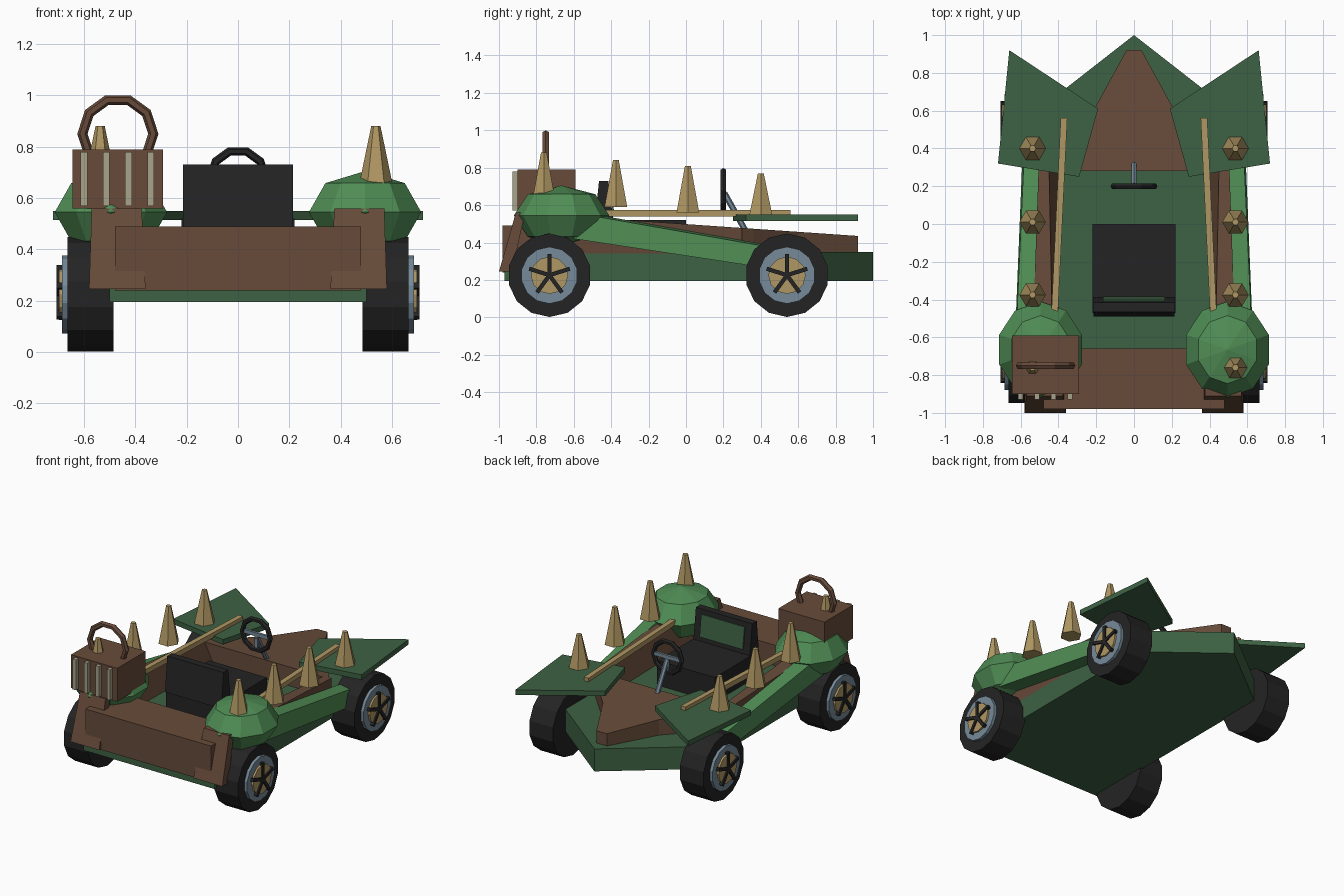
import bpy, bmesh, math
from mathutils import Matrix, Vector

if "Cube" in bpy.data.objects:
    bpy.data.objects.remove(bpy.data.objects["Cube"])


def material(name, rgb):
    m = bpy.data.materials.new(name)
    lin = [((c / 255 + 0.055) / 1.055) ** 2.4 for c in rgb]
    m.diffuse_color = (*lin, 1)
    m.use_nodes = True
    m.node_tree.nodes["Principled BSDF"].inputs["Base Color"].default_value = m.diffuse_color
    return m


DARK_GREEN = material("dark green", (61, 97, 67))
GREEN = material("leaf green", (80, 141, 85))
BROWN = material("brown", (103, 75, 58))
TAN = material("tan", (176, 151, 99))
STEEL = material("steel blue", (118, 138, 152))
BLACK = material("black", (36, 36, 37))
CREAM = material("cream", (168, 163, 138))


def finish(name, bm, mat):
    bmesh.ops.recalc_face_normals(bm, faces=bm.faces)
    me = bpy.data.meshes.new(name)
    bm.to_mesh(me)
    bm.free()
    me.materials.append(mat)
    ob = bpy.data.objects.new(name, me)
    bpy.context.collection.objects.link(ob)
    return ob


def loft(name, a, b, mat):
    """Solid between two matching rings of 3D points."""
    bm = bmesh.new()
    va = [bm.verts.new(p) for p in a]
    vb = [bm.verts.new(p) for p in b]
    bm.faces.new(va)
    bm.faces.new(vb)
    for i in range(len(a)):
        j = (i + 1) % len(a)
        bm.faces.new((va[i], va[j], vb[j], vb[i]))
    return finish(name, bm, mat)


def prism(name, outline, z0, z1, mat, bottom=None):
    """Vertical prism; z1 may be a function of y, bottom an alternative lower outline."""
    top = z1 if callable(z1) else (lambda y: z1)
    return loft(name, [(x, y, z0) for x, y in (bottom or outline)],
                [(x, y, top(y)) for x, y in outline], mat)


def box(name, lo, hi, mat, rot_x=0):
    lo, hi = Vector(lo), Vector(hi)
    bm = bmesh.new()
    bmesh.ops.create_cube(bm, size=1, matrix=Matrix.Translation((lo + hi) / 2)
                          @ Matrix.Rotation(rot_x, 4, 'X') @ Matrix.Diagonal((*(hi - lo), 1)))
    return finish(name, bm, mat)


def cone(name, p, q, r1, r2, n, mat, turn=0.0):
    """Cylinder or cone from p to q."""
    p, q = Vector(p), Vector(q)
    bm = bmesh.new()
    rot = (q - p).to_track_quat('Z', 'Y').to_matrix().to_4x4()
    bmesh.ops.create_cone(bm, cap_ends=True, segments=n, radius1=r1, radius2=r2,
                          depth=(q - p).length,
                          matrix=Matrix.Translation((p + q) / 2) @ rot @ Matrix.Rotation(turn, 4, 'Z'))
    return finish(name, bm, mat)


def ring(name, centre, major, minor, mat, n=10, m=6):
    """Low-poly torus standing in the xz plane with a flat top."""
    bm = bmesh.new()
    c = Vector(centre)
    v = []
    for i in range(n):
        a = math.pi / 2 + (i + 0.5) * math.tau / n
        v.append([])
        for k in range(m):
            b = k * math.tau / m
            r = major + minor * math.cos(b)
            v[i].append(bm.verts.new(c + Vector((r * math.cos(a), minor * math.sin(b), r * math.sin(a)))))
    for i in range(n):
        for k in range(m):
            i2, k2 = (i + 1) % n, (k + 1) % m
            bm.faces.new((v[i][k], v[i2][k], v[i2][k2], v[i][k2]))
    return finish(name, bm, mat)


def deck(y):
    return 0.435 + (0.92 - y) * 0.069


# Chassis tray with pointed nose
prism("chassis", [(-0.5, -0.97), (0.5, -0.97), (0.5, 0.61), (0, 1), (-0.5, 0.61)], 0.195, 0.35, DARK_GREEN)

# Brown bonnet
half = [(0.5, 0.28), (0.44, 0.36), (0.215, 0.6), (0.04, 0.92)]
nose = half + [(-x, y) for x, y in reversed(half)]
prism("bonnet", nose, 0.34, deck, BROWN)

# Rear body block
box("rear_body", (-0.48, -0.98, 0.24), (0.48, -0.66, 0.49), BROWN)

for s, side in ((1, "right"), (-1, "left")):
    # Cockpit walls with sloping inner faces
    prism(side + "_cockpit_wall",
          [(s * 0.505, 0.3), (s * 0.54, -0.7), (s * 0.43, -0.7), (s * 0.45, 0.3)], 0.34, deck, BROWN,
          [(s * 0.5, 0.3), (s * 0.5, -0.7), (s * 0.40, -0.7), (s * 0.38, 0.3)])
    # Tilted rear bumper plate
    loft(side + "_bumper_plate",
         [(s * x, y, 0.245) for x, y in ((0.36, -1), (0.58, -1), (0.58, -0.93), (0.36, -0.93))],
         [(s * x, y, 0.56) for x, y in ((0.375, -0.91), (0.57, -0.91), (0.57, -0.86), (0.375, -0.86))], BROWN)
    # Sloping side beam
    loft(side + "_side_beam",
         [(s * x, -0.6, z) for x, z in ((0.48, 0.42), (0.63, 0.42), (0.625, 0.56), (0.53, 0.57))],
         [(s * x, 0.62, z) for x, z in ((0.46, 0.235), (0.58, 0.235), (0.57, 0.345), (0.49, 0.355))], GREEN)
    # Faceted rear fender
    bm = bmesh.new()
    bmesh.ops.create_uvsphere(bm, u_segments=10, v_segments=4, radius=1,
                              matrix=Matrix.Translation((s * 0.495, -0.665, 0.545))
                              @ Matrix.Diagonal((0.23, 0.255, 0.16, 1)))
    finish(side + "_fender", bm, GREEN)
    # Front wing
    prism(side + "_wing", [(s * 0.66, 0.92), (s * 0.19, 0.61), (s * 0.29, 0.25), (s * 0.72, 0.32)],
          0.515, 0.55, DARK_GREEN)
    # Long rail
    prism(side + "_rail", [(s * 0.353, 0.56), (s * 0.388, 0.56), (s * 0.437, -0.46), (s * 0.402, -0.46)],
          0.54, 0.575, TAN)
    # Spikes
    for i, (y, z0, z1) in enumerate(((0.4, 0.55, 0.77), (0.01, 0.56, 0.81),
                                     (-0.375, 0.59, 0.84), (-0.76, 0.63, 0.88))):
        cone(f"{side}_spike_{i + 1}", (s * 0.537, y, z0), (s * 0.537, y, z1), 0.07, 0.018, 6, TAN, math.pi / 2)
    # Wheels: tyre, rim, hub and five spokes
    for y, end in ((-0.73, "front"), (0.54, "back")):
        name = f"{side}_{end}_"
        z = 0.225

        def at(x):
            return (s * x, y, z)
        cone(name + "tyre", at(0.485), at(0.665), 0.223, 0.223, 14, BLACK)
        cone(name + "rim", at(0.6), at(0.685), 0.152, 0.152, 14, STEEL)
        cone(name + "hub", at(0.6), at(0.698), 0.1, 0.1, 12, TAN)
        bm = bmesh.new()
        for k in range(5):
            bmesh.ops.create_cube(bm, size=1, matrix=Matrix.Translation(at(0.69))
                                  @ Matrix.Rotation(k * math.tau / 5, 4, 'X')
                                  @ Matrix.Translation((0, 0, 0.055))
                                  @ Matrix.Diagonal((0.034, 0.022, 0.118, 1)))
        finish(name + "spokes", bm, BLACK)

# Seat
box("seat_cushion", (-0.22, -0.47, 0.34), (0.22, 0.0, 0.52), BLACK)
loft("seat_back", [(x, y, 0.49) for x, y in ((-0.215, -0.49), (0.215, -0.49), (0.215, -0.385), (-0.215, -0.385))],
     [(x, y, 0.73) for x, y in ((-0.215, -0.465), (0.215, -0.465), (0.215, -0.415), (-0.215, -0.415))], BLACK)
box("seat_panel", (-0.165, -0.401, 0.55), (0.165, -0.392, 0.70), DARK_GREEN, 0.124)

# Steering wheel and column
ring("steering_wheel", (0, 0.2, 0.68), 0.107, 0.017, BLACK)
box("steering_bar", (-0.1, 0.195, 0.67), (0.1, 0.212, 0.695), STEEL)
box("steering_stem", (-0.012, 0.195, 0.58), (0.012, 0.212, 0.69), STEEL)
cone("steering_column", (0, 0.205, 0.665), (0, 0.32, 0.46), 0.016, 0.016, 6, STEEL)

# Basket with slats and hoop handle
box("basket", (-0.645, -0.9, 0.56), (-0.292, -0.59, 0.79), BROWN)
for i in range(4):
    x = -0.6 + i * 0.0868
    box(f"basket_slat_{i + 1}", (x - 0.013, -0.928, 0.57), (x + 0.013, -0.89, 0.78), CREAM)
ring("basket_handle", (-0.468, -0.75, 0.85), 0.138, 0.02, BROWN)
